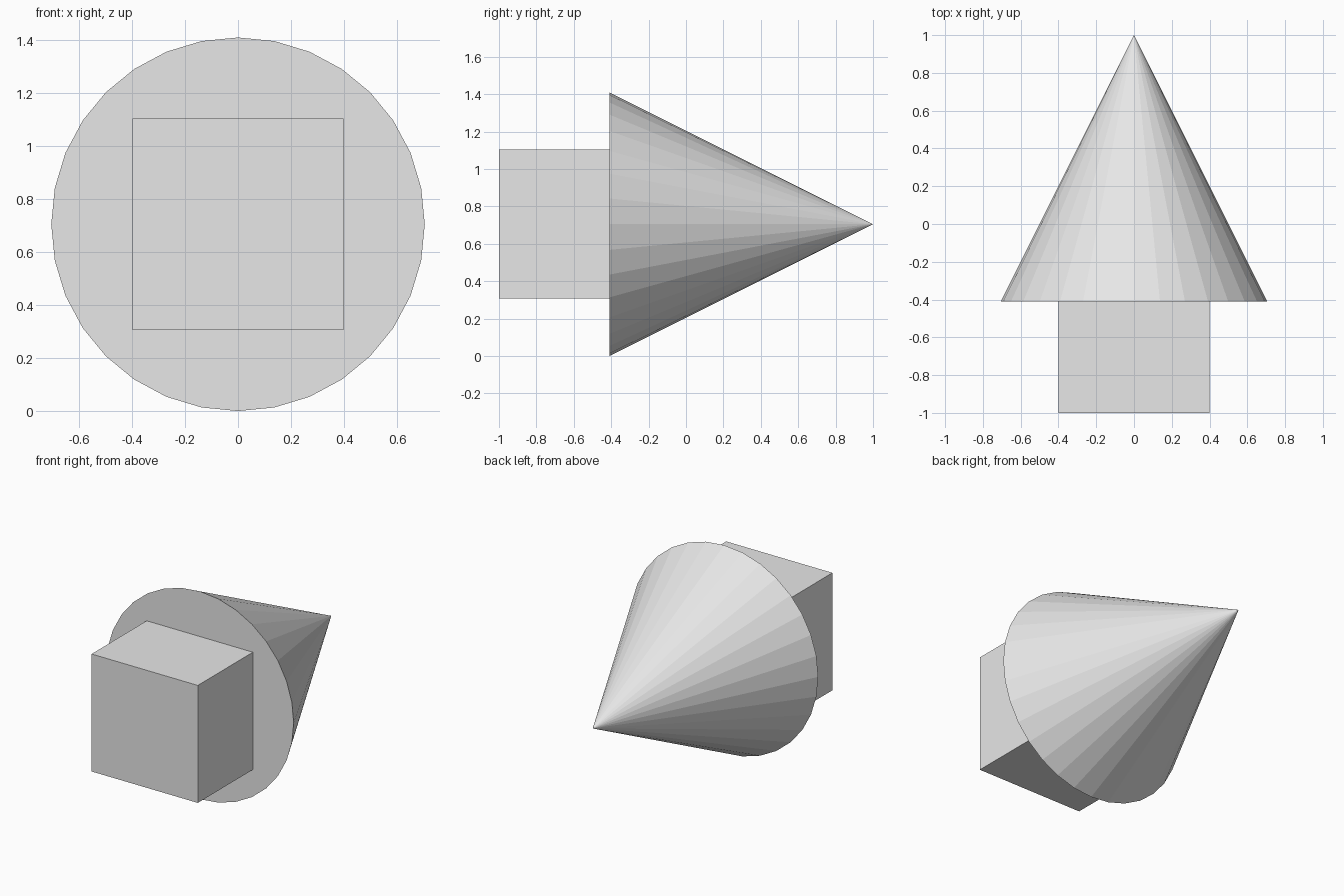
import bpy
import math

default = bpy.data.objects.get("Cube")
if default:
    bpy.data.objects.remove(default, do_unlink=True)

RADIUS = 0.705        # cone base radius, also the height of the shared axis
BASE_Y = -0.41        # plane of the cone base
TIP_Y = 1.0
BLOCK = 0.797         # side of the cube

# Single plain grey
grey = bpy.data.materials.new("light_grey")
colour = (0.8, 0.8, 0.8, 1.0)
grey.use_nodes = True
grey.diffuse_color = colour
grey.node_tree.nodes["Principled BSDF"].inputs["Base Color"].default_value = colour


def finish(name):
    obj = bpy.context.object
    obj.name = name
    obj.data.name = name
    obj.data.materials.append(grey)
    return obj


# Flat-shaded cone pointing backwards
bpy.ops.mesh.primitive_cone_add(
    vertices=32, radius1=RADIUS, radius2=0, depth=TIP_Y - BASE_Y,
    location=(0, (BASE_Y + TIP_Y) / 2, RADIUS),
    rotation=(-math.pi / 2, 0, 0))
finish("cone_head")

# Cube set into the cone base at the front
bpy.ops.mesh.primitive_cube_add(size=BLOCK, location=(0, -1 + BLOCK / 2, RADIUS))
finish("cube_block")
